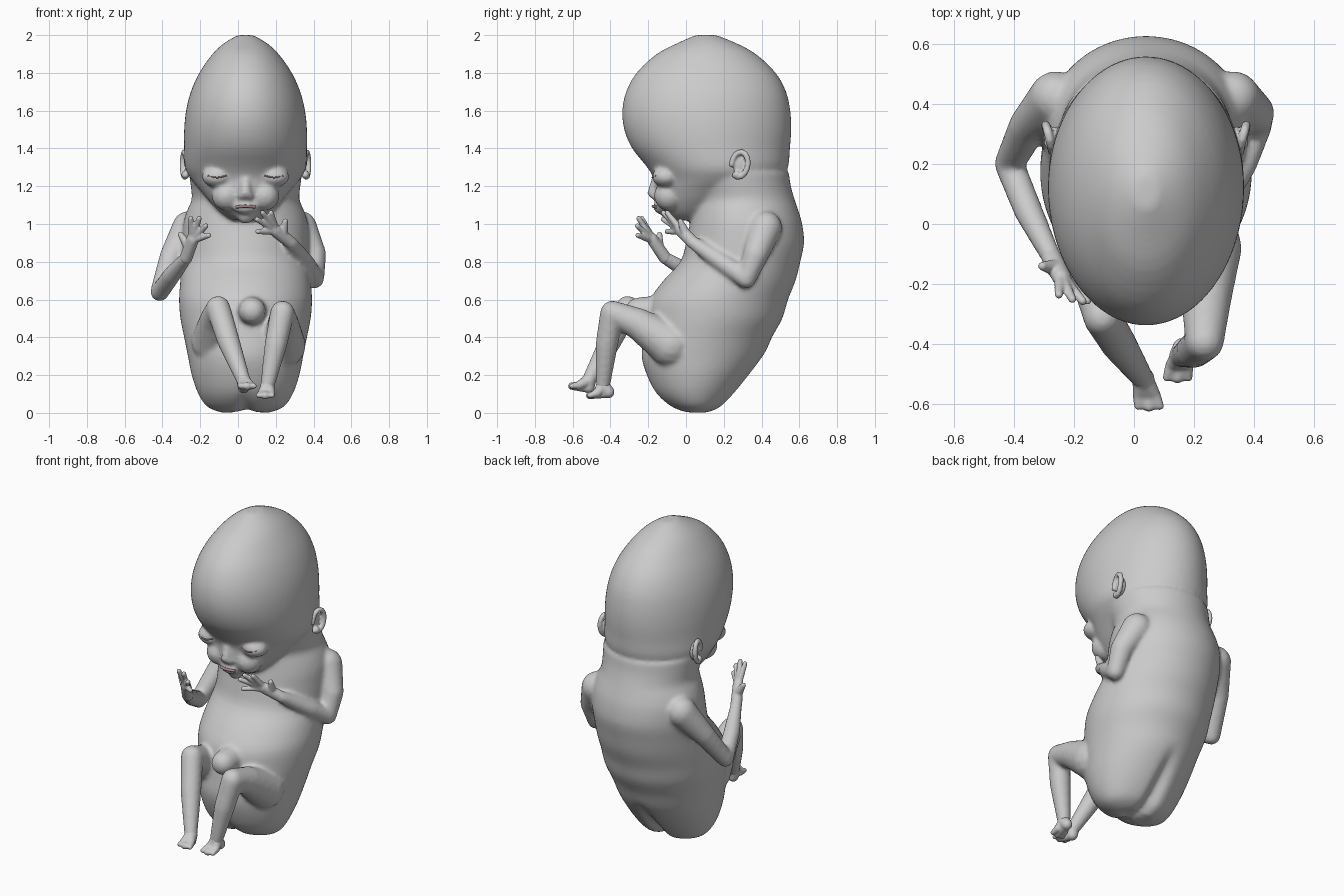
import bpy, bmesh, math
from mathutils import Vector, Matrix

if "Cube" in bpy.data.objects:
    bpy.data.objects.remove(bpy.data.objects["Cube"])

CX = 0.04  # symmetry plane of head and torso


def spline(rows, steps):
    """Catmull-Rom interpolation through tuples of any length."""
    out = []
    for i in range(len(rows) - 1):
        p0, p1, p2, p3 = (rows[min(max(k, 0), len(rows) - 1)] for k in range(i - 1, i + 3))
        for s in range(steps):
            t = s / steps
            out.append(tuple(0.5 * (2*b + (c-a)*t + (2*a-5*b+4*c-d)*t*t + (3*b-a-3*c+d)*t**3)
                             for a, b, c, d in zip(p0, p1, p2, p3)))
    return out + [rows[-1]]


def loft(bm, rows, crease=False, n=80):
    """Closed body from oval sections (z, front y, back y, half width)."""
    rings = []
    for z, f, b, w in spline(rows, 3):
        ring = []
        for k in range(n):
            a = 2 * math.pi * k / n
            x, y, zz = w * math.cos(a), (f+b)/2 + (b-f)/2 * math.sin(a), z
            if crease:  # cleft of the buttocks
                g = math.exp(-(x / 0.035)**2) * max(0, 1 - z / 0.32)
                if math.sin(a) > 0:
                    y -= 0.07 * g
                zz += 0.025 * g
            ring.append(bm.verts.new((CX + x, y, zz)))
        rings.append(ring)
    for r, s in zip(rings, rings[1:]):
        for k in range(n):
            bm.faces.new((r[k], r[(k+1) % n], s[(k+1) % n], s[k]))
    bm.faces.new(rings[0][::-1])
    bm.faces.new(rings[-1])


def ball(bm, c, r, scale=(1, 1, 1), seg=16):
    m = Matrix.Translation(c) @ Matrix.Diagonal((*scale, 1))
    bmesh.ops.create_uvsphere(bm, u_segments=seg, v_segments=seg // 2, radius=r, matrix=m)


def limb(bm, pts):
    """Tapered limb through (x, y, z, r): a cone per bone, a ball per joint."""
    for p in pts:
        ball(bm, p[:3], p[3])
    for p, q in zip(pts, pts[1:]):
        a, b = Vector(p[:3]), Vector(q[:3])
        m = Matrix.Translation((a + b) / 2) @ (b - a).to_track_quat('Z', 'Y').to_matrix().to_4x4()
        bmesh.ops.create_cone(bm, cap_ends=True, segments=16, radius1=p[3], radius2=q[3],
                              depth=(b - a).length, matrix=m)


def finish(bm, name, voxel, iterations):
    """Fuse the overlapping parts into one soft skin."""
    me = bpy.data.meshes.new(name)
    bm.to_mesh(me)
    bm.free()
    ob = bpy.data.objects.new(name, me)
    bpy.context.collection.objects.link(ob)
    r = ob.modifiers.new("fuse", 'REMESH')
    r.mode, r.voxel_size, r.use_smooth_shade = 'VOXEL', voxel, True
    s = ob.modifiers.new("soften", 'SMOOTH')
    s.factor, s.iterations = 0.5, iterations
    return ob


# torso and neck
bm = bmesh.new()
loft(bm, [(0, 0, .12, .12), (.03, -.08, .19, .2), (.1, -.16, .26, .25), (.2, -.21, .34, .285),
          (.3, -.235, .41, .305), (.4, -.225, .455, .325), (.5, -.21, .51, .345),
          (.6, -.19, .54, .352), (.7, -.12, .58, .345), (.8, -.03, .605, .335),
          (.9, 0, .625, .335), (1.0, .02, .615, .33), (1.07, .03, .595, .31),
          (1.13, .03, .575, .285), (1.2, 0, .555, .29), (1.27, -.05, .545, .3)], crease=True)

# head with tapering face
loft(bm, [(1.02, -.06, .1, .07), (1.06, -.12, .2, .13), (1.12, -.15, .3, .19),
          (1.18, -.165, .4, .24), (1.24, -.17, .5, .29), (1.3, -.205, .54, .32),
          (1.4, -.285, .55, .325), (1.5, -.327, .557, .325), (1.6, -.337, .552, .315),
          (1.7, -.317, .53, .29), (1.8, -.262, .475, .245), (1.9, -.155, .37, .175),
          (1.96, -.04, .26, .11), (2.0, .05, .16, .04)])

# eyelids, nose, cheeks, lips, chin
for s in (-1, 1):
    ball(bm, (CX + s*.15, -.105, 1.25), .075, (1.1, 1, .75), 24)
    ball(bm, (CX + s*.10, -.09, 1.15), .08, seg=24)
    ball(bm, (CX + s*.022, -.17, 1.15), .02)
limb(bm, [(CX, -.165, 1.23, .022), (CX, -.175, 1.165, .03)])
ball(bm, (CX, -.13, 1.09), .055, (1.2, .8, .7))
ball(bm, (CX, -.08, 1.045), .045)

# umbilical stump
limb(bm, [(.07, -.12, .54, .085), (.075, -.25, .54, .072)])

# arms: shoulder, elbow, wrist
limb(bm, [(.33, .42, .98, .09), (.4, .37, .84, .068), (.405, .32, .71, .052),
          (.36, .2, .79, .05), (.28, .04, .9, .036)])
limb(bm, [(-.26, .42, .98, .09), (-.35, .33, .83, .065), (-.415, .2, .64, .05),
          (-.35, .04, .73, .048), (-.275, -.11, .82, .034)])

# legs: hip, knee, ankle
limb(bm, [(.24, -.08, .36, .12), (.24, -.25, .47, .085), (.235, -.39, .53, .065),
          (.2, -.42, .36, .06), (.155, -.44, .14, .038)])
limb(bm, [(-.13, -.06, .38, .12), (-.12, -.2, .49, .085), (-.105, -.31, .555, .065),
          (-.05, -.4, .38, .06), (.03, -.515, .17, .038)])
finish(bm, "body", 0.012, 7)

# hands: rays fanning from the wrist through the palm to each fingertip
hands = {
    "left_hand": ((-.275, -.11, .82), (-.245, -.17, .91), (-.305, -.14, .945),
                  [(-.25, -.235, 1.03), (-.205, -.25, 1.03), (-.17, -.257, .99), (-.155, -.255, .94)]),
    "right_hand": ((.28, .04, .9), (.205, -.02, .96), (.25, -.03, 1.015),
                   [(.175, -.1, 1.06), (.13, -.12, 1.06), (.1, -.12, 1.025), (.105, -.1, .96)])}
for name, (wrist, palm, thumb, tips) in hands.items():
    bm = bmesh.new()
    w, p = Vector(wrist), Vector(palm)
    for t in tips:
        t = Vector(t)
        limb(bm, [(*w, .034), (*p.lerp(t, .1), .028), (*p.lerp(t, .3), .018), (*t, .014)])
    limb(bm, [(*w, .033), (*w.lerp(p, .6), .03), (*thumb, .015)])
    finish(bm, name, 0.006, 3)

# feet: heel, sole and a row of toes
feet = {"right_foot": ((.155, -.44, .14), (.16, -.41, .11), (.145, -.51, .092)),
        "left_foot": ((.03, -.515, .17), (.03, -.515, .135), (.05, -.605, .142))}
for name, (ankle, heel, toe) in feet.items():
    bm = bmesh.new()
    limb(bm, [(*ankle, .039), (*heel, .032)])
    for i in range(5):
        o = (i - 2) * .018
        mid = Vector(heel).lerp(Vector(toe), .6) + Vector((o * .7, 0, .006))
        limb(bm, [(*ankle, .036), (*mid, .022), (toe[0] + o, toe[1], toe[2], .014)])
    limb(bm, [(*heel, .03), (*toe, .02)])
    finish(bm, name, 0.006, 3)

# ears: curled rim around a shallow bowl
for s, name in ((1, "right_ear"), (-1, "left_ear")):
    bm = bmesh.new()
    rim = []
    for i in range(13):
        a = math.radians(-120 + 25 * i)
        y, z = .043 * math.cos(a), .066 * math.sin(a)
        rim.append((CX + s * (.312 + .25 * (y + .043)), .285 + y + .1 * z, 1.315 + z, .015))
    limb(bm, rim)
    ball(bm, (CX + s*.3, .285, 1.315), .05, (.4, .8, 1.2))
    ball(bm, (CX + s*.318, .27, 1.26), .022)
    finish(bm, name, 0.006, 3)

# closed eye slits and lips
pink = bpy.data.materials.new("lip")
pink.diffuse_color = (.4, .25, .26, 1)
pink.use_nodes = True
pink.node_tree.nodes["Principled BSDF"].inputs["Base Color"].default_value = pink.diffuse_color
lines = [("mouth", [(CX - .05, -.158, 1.09), (CX, -.174, 1.094), (CX + .05, -.158, 1.09)], .008)]
for s, name in ((1, "right_eye_slit"), (-1, "left_eye_slit")):
    lines.append((name, [(CX + s*.1, -.165, 1.256), (CX + s*.15, -.178, 1.246), (CX + s*.2, -.158, 1.256)], .004))
for name, pts, r in lines:
    cu = bpy.data.curves.new(name, 'CURVE')
    cu.dimensions, cu.bevel_depth, cu.use_fill_caps = '3D', r, True
    sp = cu.splines.new('BEZIER')
    sp.bezier_points.add(2)
    for bp, c in zip(sp.bezier_points, pts):
        bp.co = c
        bp.handle_left_type = bp.handle_right_type = 'AUTO'
    cu.materials.append(pink)
    bpy.context.collection.objects.link(bpy.data.objects.new(name, cu))
